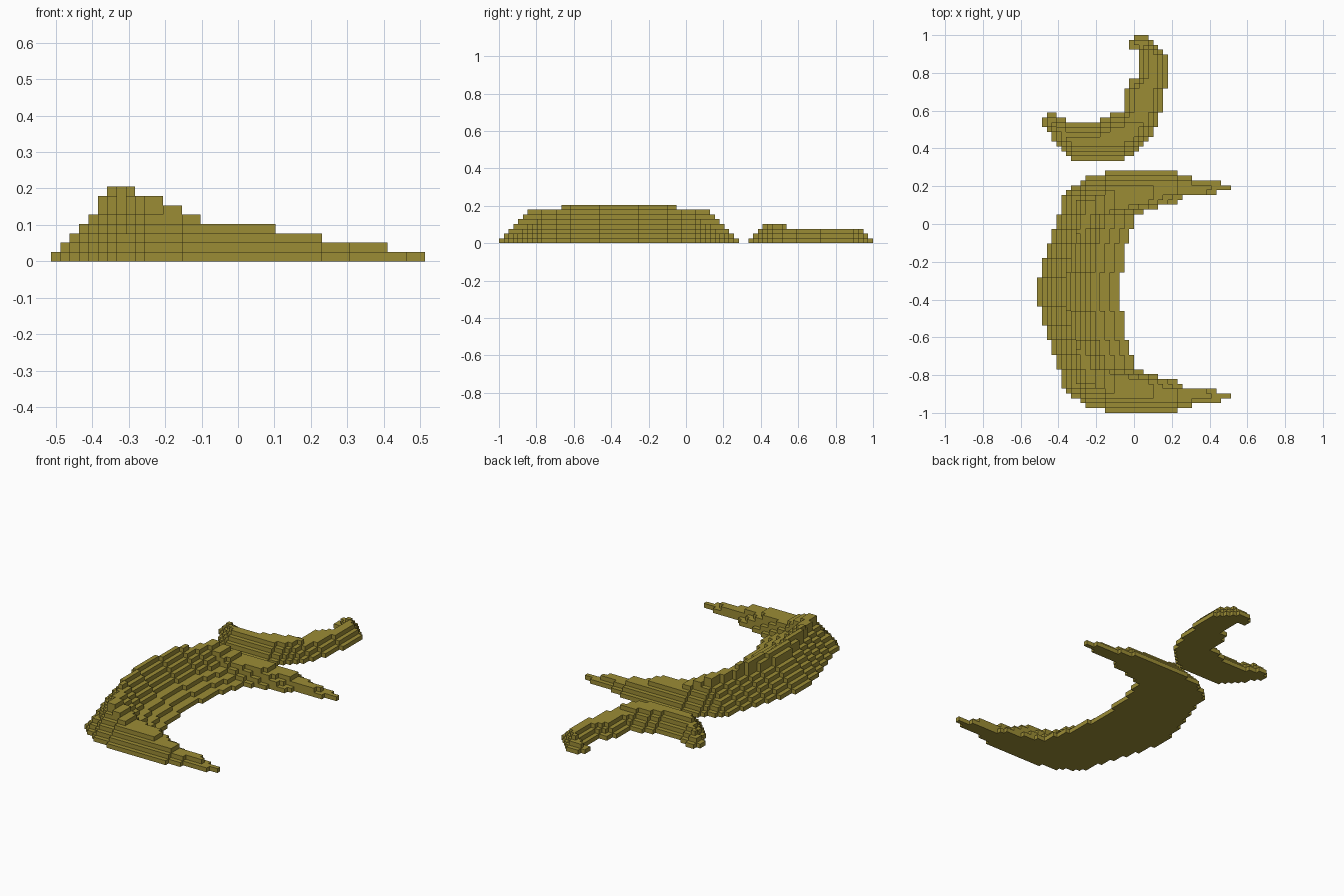
import bpy
import bmesh

if "Cube" in bpy.data.objects:
    bpy.data.objects.remove(bpy.data.objects["Cube"])

V = 2 / 78  # edge of one block; the grid is 40 x 78 blocks

sand = bpy.data.materials.new("olive_sand")
sand.use_nodes = True
COLOUR = (0.33, 0.265, 0.036, 1)
sand.diffuse_color = COLOUR
bsdf = sand.node_tree.nodes["Principled BSDF"]
bsdf.inputs["Base Color"].default_value = COLOUR
bsdf.inputs["Roughness"].default_value = 0.9

# The six sides of a block: neighbour direction and corner offsets
SIDES = {
    (1, 0, 0): ((1, 0, 0), (1, 1, 0), (1, 1, 1), (1, 0, 1)),
    (-1, 0, 0): ((0, 0, 0), (0, 0, 1), (0, 1, 1), (0, 1, 0)),
    (0, 1, 0): ((0, 1, 0), (0, 1, 1), (1, 1, 1), (1, 1, 0)),
    (0, -1, 0): ((0, 0, 0), (1, 0, 0), (1, 0, 1), (0, 0, 1)),
    (0, 0, 1): ((0, 0, 1), (1, 0, 1), (1, 1, 1), (0, 1, 1)),
    (0, 0, -1): ((0, 0, 0), (0, 1, 0), (1, 1, 0), (1, 0, 0)),
}


def block_object(name, layers):
    """Skin a stack of block layers, each a set of (column, row) cells."""
    cells = {(i, j, k) for k, layer in enumerate(layers) for i, j in layer}
    bm = bmesh.new()
    verts = {}

    def vert(p):
        if p not in verts:
            verts[p] = bm.verts.new(((p[0] - 20) * V, (p[1] - 39) * V, p[2] * V))
        return verts[p]

    for c in sorted(cells):
        for side, corners in SIDES.items():
            if tuple(a + b for a, b in zip(c, side)) not in cells:
                bm.faces.new([vert(tuple(a + b for a, b in zip(c, o))) for o in corners])
    mesh = bpy.data.meshes.new(name)
    bm.to_mesh(mesh)
    bm.free()
    mesh.materials.append(sand)
    obj = bpy.data.objects.new(name, mesh)
    bpy.context.collection.objects.link(obj)


# Large crescent: outer and inner edge by row, from its middle to one end
outer = [0]*3 + [1]*4 + [2]*3 + [3]*3 + [4]*3 + [5]*4 + [6, 7, 9, 10, 14]
inner = [17]*4 + [18]*6 + [19]*3 + [20]*3 + [22, 25, 29, 30, 37, 40, 38, 32, 29]
# Per layer: outer step, inner edge at the middle, horn limit, half length
STEPS = [(0, 17, 40, 25), (1, 15, 36, 24), (2, 13, 29, 23), (3, 11, 24, 22),
         (4, 10, 16, 21), (5, 9, 14, 20), (5, 8, 12, 19), (6, 7, 9, 12)]
large = []
for k, (step, mid, limit, half) in enumerate(STEPS):
    layer = set()
    for d in range(half):
        end = min(d + k, 24)
        right = min(limit, inner[d] - 17 + mid, inner[end])
        left = max(outer[d] + step, outer[end])
        left = min(left, right - (1 if k == 7 else 2))
        for i in range(left, right):
            layer |= {(i, 25 + d), (i, 24 - d)}  # mirrored halves
    large.append(layer)
block_object("large_crescent_dune", large)

# Small crescent: spans (row, first column, end column) of its footprint
SPANS = [(0, 6, 17), (1, 5, 19), (2, 4, 20), (3, 3, 21), (4, 2, 22), (5, 2, 23),
         (6, 1, 23), (7, 0, 24), (8, 0, 5), (8, 12, 24), (9, 1, 3), (9, 14, 24)]
SPANS += [(j, 17, 25) for j in range(10, 15)]
SPANS += [(j, 18, 26) for j in range(15, 17)]
SPANS += [(j, 20, 26) for j in range(17, 22)]
SPANS += [(22, 20, 25), (23, 18, 24), (24, 18, 23), (25, 19, 22)]
small = [{(i + 1, j + 52) for j, a, b in SPANS for i in range(a, b)}]
# Each higher layer is the one below with its rim taken off
for k in range(3):
    below = small[-1]
    small.append({(i, j) for i, j in below
                  if {(i + 1, j), (i - 1, j), (i, j + 1), (i, j - 1)} <= below})
small[3] = {(i, j) for i, j in small[3] if j < 60}  # low crest at the bend only
block_object("small_crescent_dune", small)
